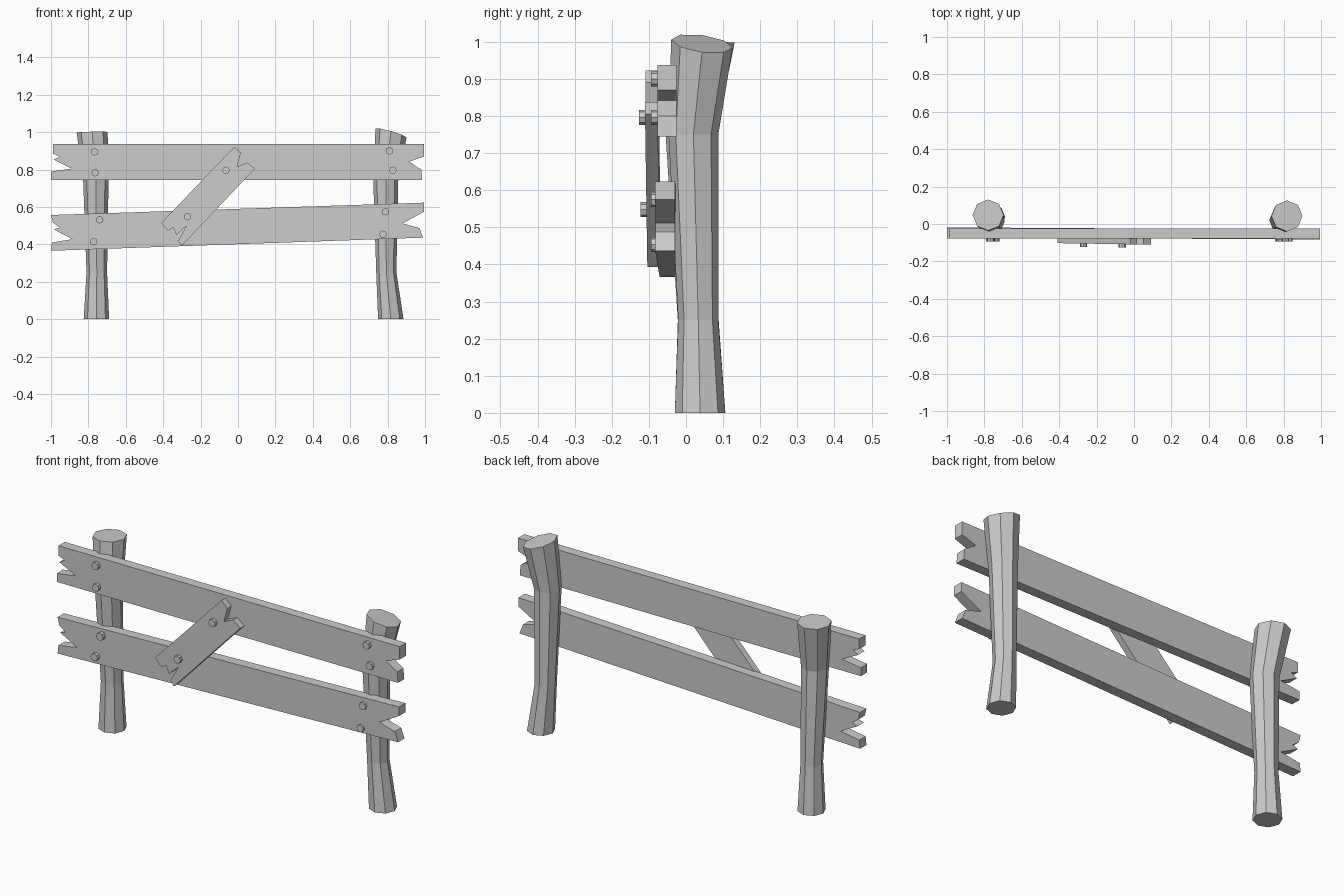
import bpy, bmesh
from math import cos, sin, pi
from mathutils import Matrix

cube = bpy.data.objects.get("Cube")
if cube:
    bpy.data.objects.remove(cube, do_unlink=True)

grey = bpy.data.materials.new("weathered_grey")
grey.use_nodes = True
colour = (0.6, 0.6, 0.6, 1)
grey.diffuse_color = colour
grey.node_tree.nodes["Principled BSDF"].inputs["Base Color"].default_value = colour


def finish(bm, name):
    bmesh.ops.recalc_face_normals(bm, faces=bm.faces)
    mesh = bpy.data.meshes.new(name)
    bm.to_mesh(mesh)
    bm.free()
    mesh.materials.append(grey)
    obj = bpy.data.objects.new(name, mesh)
    bpy.context.collection.objects.link(obj)
    return obj


def post(name, rings, slope=(0, 0), sides=8):
    """Crooked octagonal log; rings are (x, y, z, radius), slope tilts the top."""
    bm = bmesh.new()
    loops = []
    for n, (x, y, z, r) in enumerate(rings):
        tilt = slope if n == len(rings) - 1 else (0, 0)
        loop = []
        for i in range(sides):
            dx, dy = r * cos(2 * pi * i / sides), r * sin(2 * pi * i / sides)
            loop.append(bm.verts.new((x + dx, y + dy, z + tilt[0] * dx + tilt[1] * dy)))
        loops.append(loop)
    for low, high in zip(loops, loops[1:]):
        for i in range(sides):
            j = (i + 1) % sides
            bm.faces.new((low[i], low[j], high[j], high[i]))
    bm.faces.new(loops[0][::-1])
    bm.faces.new(loops[-1])
    return finish(bm, name)


def board(name, outline, front, depth, skew=0):
    """Broken-ended plank: front outline in x, z, pushed back by depth."""
    bm = bmesh.new()
    face = bm.faces.new([bm.verts.new((x, front + skew * x, z)) for x, z in outline])
    new = bmesh.ops.extrude_face_region(bm, geom=[face])["geom"]
    verts = [v for v in new if isinstance(v, bmesh.types.BMVert)]
    bmesh.ops.translate(bm, verts=verts, vec=(0, depth, 0))
    return finish(bm, name)


def bolt(name, x, z, front, back):
    bm = bmesh.new()
    bmesh.ops.create_cone(bm, cap_ends=True, segments=8, radius1=0.02, radius2=0.02,
                          depth=back - front,
                          matrix=Matrix.Translation((x, (front + back) / 2, z))
                          @ Matrix.Rotation(pi / 2, 4, "X"))
    return finish(bm, name)


# Posts
post("right_post", [(-0.757, 0.038, 0, 0.068), (-0.755, 0.033, 0.25, 0.055),
                    (-0.76, 0.013, 0.75, 0.068), (-0.78, 0.048, 1.0, 0.083)], (0.02, -0.03))
post("left_post", [(0.817, 0.038, 0, 0.068), (0.793, 0.033, 0.25, 0.054),
                   (0.79, 0.02, 0.75, 0.067), (0.818, 0.043, 0.995, 0.083)], (-0.28, -0.13))

# Rails with splintered ends
board("upper_rail", [(-0.99, 0.938), (-0.99, 0.885), (-0.953, 0.87), (-0.985, 0.853),
                     (-0.89, 0.805), (-1, 0.79), (-1, 0.745), (0.985, 0.745),
                     (0.98, 0.8), (0.915, 0.842), (0.995, 0.87), (0.995, 0.938)],
      -0.077, 0.052)
board("lower_rail", [(-1, 0.557), (-0.99, 0.517), (-0.953, 0.49), (-0.985, 0.48),
                     (-0.885, 0.428), (-0.995, 0.41), (-1, 0.366), (0.99, 0.436),
                     (0.97, 0.487), (0.88, 0.512), (0.995, 0.575), (0.995, 0.623)],
      -0.077, 0.053, -0.006)

# Diagonal patch board
board("diagonal_brace", [(-0.02, 0.922), (0.015, 0.89), (-0.005, 0.815), (0.05, 0.838),
                         (0.09, 0.805), (-0.3, 0.393), (-0.32, 0.418), (-0.275, 0.5),
                         (-0.33, 0.45), (-0.345, 0.49), (-0.375, 0.473), (-0.41, 0.515)],
      -0.109, 0.034, -0.016)

# Bolts through rails and brace
rail_bolts = [(-0.767, 0.895), (-0.764, 0.783), (-0.74, 0.532), (-0.772, 0.414),
              (0.81, 0.9), (0.828, 0.796), (0.788, 0.575), (0.775, 0.454)]
for n, (x, z) in enumerate(rail_bolts):
    bolt(f"rail_bolt_{n + 1}", x, z, -0.094, -0.06)
bolt("brace_bolt_upper", -0.064, 0.796, -0.126, -0.1)
bolt("brace_bolt_lower", -0.27, 0.548, -0.122, -0.09)
